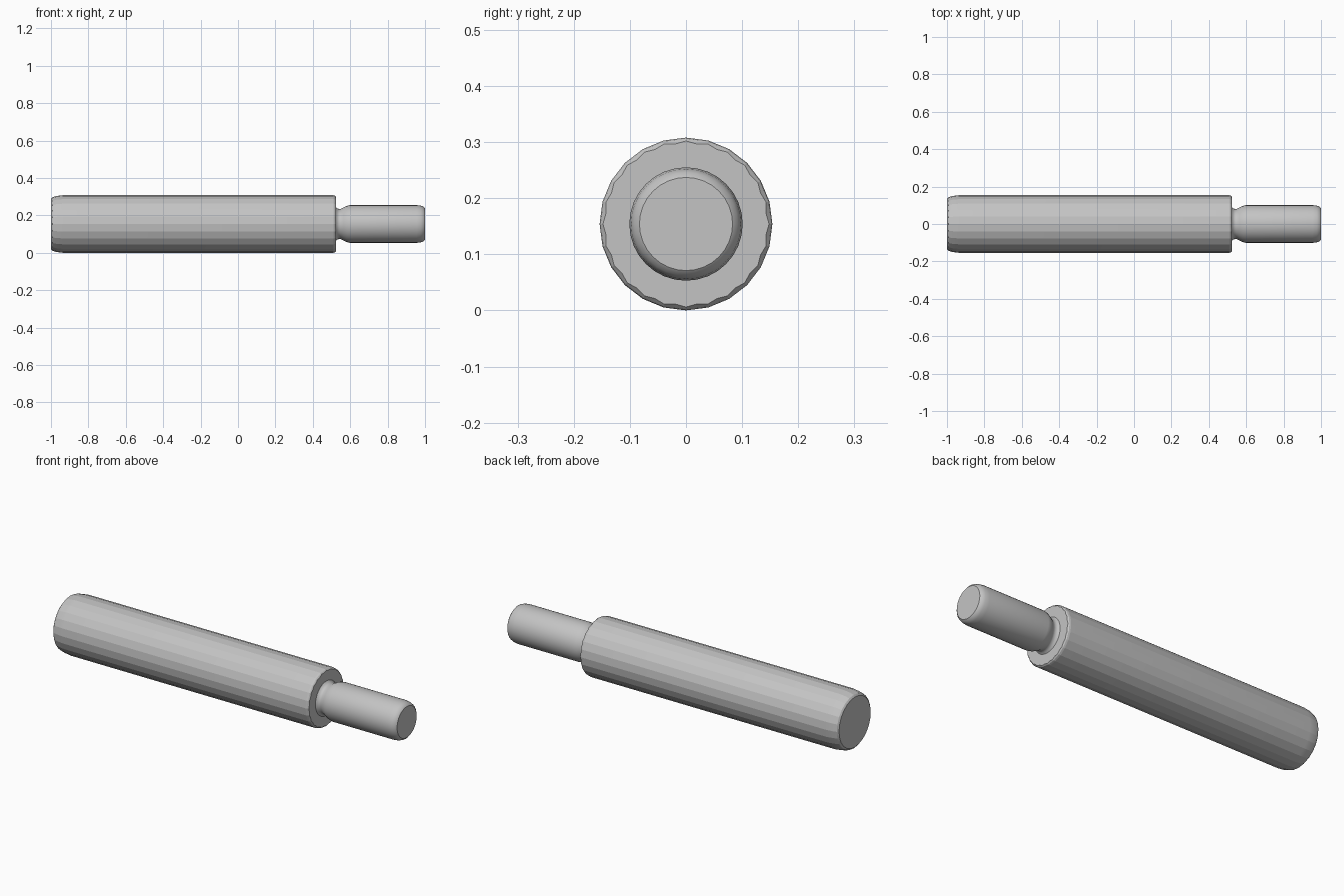
import bpy, bmesh, math

if "Cube" in bpy.data.objects:
    bpy.data.objects.remove(bpy.data.objects["Cube"])

CENTRE_Z = 0.154

metal = bpy.data.materials.new("grey_metal")
metal.diffuse_color = (0.55, 0.55, 0.55, 1)
metal.use_nodes = True
metal.node_tree.nodes["Principled BSDF"].inputs["Base Color"].default_value = metal.diffuse_color


def lathe(name, profile, sides, smooth_angle, wobble=None):
    """Turn an (x, radius) profile around the long axis and cap both ends."""
    bm = bmesh.new()
    rings = []
    for n, (x, r) in enumerate(profile):
        ring = []
        for i in range(sides):
            a = 2 * math.pi * i / sides
            rr = r * (wobble(n, i) if wobble else 1)
            ring.append(bm.verts.new((x, rr * math.sin(a), CENTRE_Z + rr * math.cos(a))))
        rings.append(ring)
    for a, b in zip(rings, rings[1:]):
        for i in range(sides):
            j = (i + 1) % sides
            bm.faces.new((a[i], a[j], b[j], b[i]))
    bm.faces.new(rings[0])
    bm.faces.new(rings[-1])
    bmesh.ops.recalc_face_normals(bm, faces=bm.faces)
    mesh = bpy.data.meshes.new(name)
    bm.to_mesh(mesh)
    bm.free()
    mesh.materials.append(metal)
    obj = bpy.data.objects.new(name, mesh)
    bpy.context.collection.objects.link(obj)
    bpy.ops.object.select_all(action='DESELECT')
    obj.select_set(True)
    bpy.context.view_layer.objects.active = obj
    bpy.ops.object.shade_smooth_by_angle(angle=math.radians(smooth_angle))
    return obj


# Handle: 24-sided bar, rounded at the back, scalloped chamfer at the shoulder
handle_profile = [(-1.0, 0.134), (-0.993, 0.143), (-0.975, 0.149), (-0.935, 0.154),
                  (0.508, 0.154), (0.517, 0.152), (0.523, 0.148)]
last = len(handle_profile) - 1


def facet(n, i):
    if i % 2 == 0:
        return 1.0
    return 0.972 if n == last else math.cos(math.pi / 24)


lathe("handle", handle_profile, 48, 12, facet)

# Pin: necked spigot with a flared shoulder and a rounded tip
lathe("pin", [(0.50, 0.092), (0.523, 0.092), (0.530, 0.084), (0.540, 0.080), (0.550, 0.081),
              (0.565, 0.089), (0.582, 0.097), (0.600, 0.101), (0.955, 0.101),
              (0.978, 0.098), (0.993, 0.092), (1.0, 0.083)], 32, 35)
